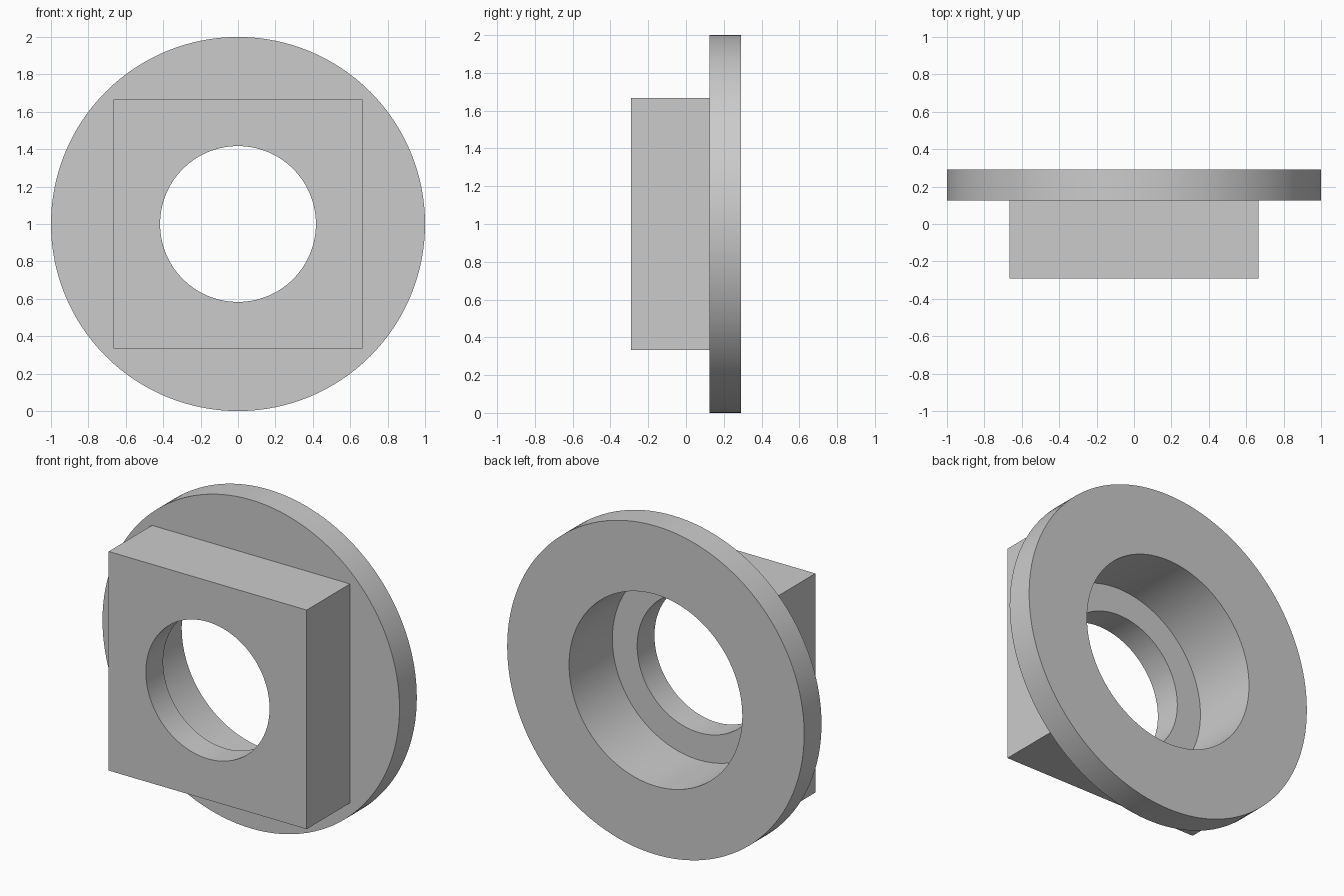
import bpy
import math

default_cube = bpy.data.objects.get("Cube")
if default_cube:
    bpy.data.objects.remove(default_cube, do_unlink=True)

U = 1 / 12                       # design unit: the flange radius is 12 units
FRONT, BACK = -3.5 * U, 3.5 * U  # overall depth
SHOULDER = FRONT + 5 * U         # front face of the flange
LEDGE = FRONT + 2 * U            # floor of the counterbore

grey = bpy.data.materials.new("plain grey")
grey.use_nodes = True
colour = (0.6, 0.6, 0.6, 1)
grey.diffuse_color = colour
grey.node_tree.nodes["Principled BSDF"].inputs["Base Color"].default_value = colour


def disc(name, radius, y0, y1):
    """Cylinder along the depth axis, from y0 to y1."""
    bpy.ops.mesh.primitive_cylinder_add(
        vertices=128, radius=radius, depth=y1 - y0,
        location=(0, (y0 + y1) / 2, 1), rotation=(math.pi / 2, 0, 0))
    obj = bpy.context.object
    obj.name = name
    obj.data.materials.append(grey)
    return obj


def combine(target, tool, operation):
    """Apply a boolean and discard the tool."""
    mod = target.modifiers.new(operation.lower(), "BOOLEAN")
    mod.operation, mod.solver, mod.object = operation, "EXACT", tool
    bpy.ops.object.select_all(action="DESELECT")
    bpy.context.view_layer.objects.active = target
    target.select_set(True)
    bpy.ops.object.modifier_apply(modifier=mod.name)
    bpy.data.objects.remove(tool, do_unlink=True)


# Round flange at the back
body = disc("flanged_square_bushing", 12 * U, SHOULDER, BACK)

# Square block at the front, sunk slightly into the flange
block_back = SHOULDER + U
bpy.ops.mesh.primitive_cube_add(size=1, location=(0, (FRONT + block_back) / 2, 1))
block = bpy.context.object
block.name = "square_block"
block.scale = (16 * U, block_back - FRONT, 16 * U)
block.data.materials.append(grey)
combine(body, block, "UNION")

# Through hole, then the wider counterbore from the back
for name, radius, start in (("through_hole", 5 * U, FRONT - U),
                            ("counterbore", 7 * U, LEDGE)):
    combine(body, disc(name, radius, start, BACK + U), "DIFFERENCE")

bpy.ops.object.shade_smooth_by_angle(angle=math.radians(30))
